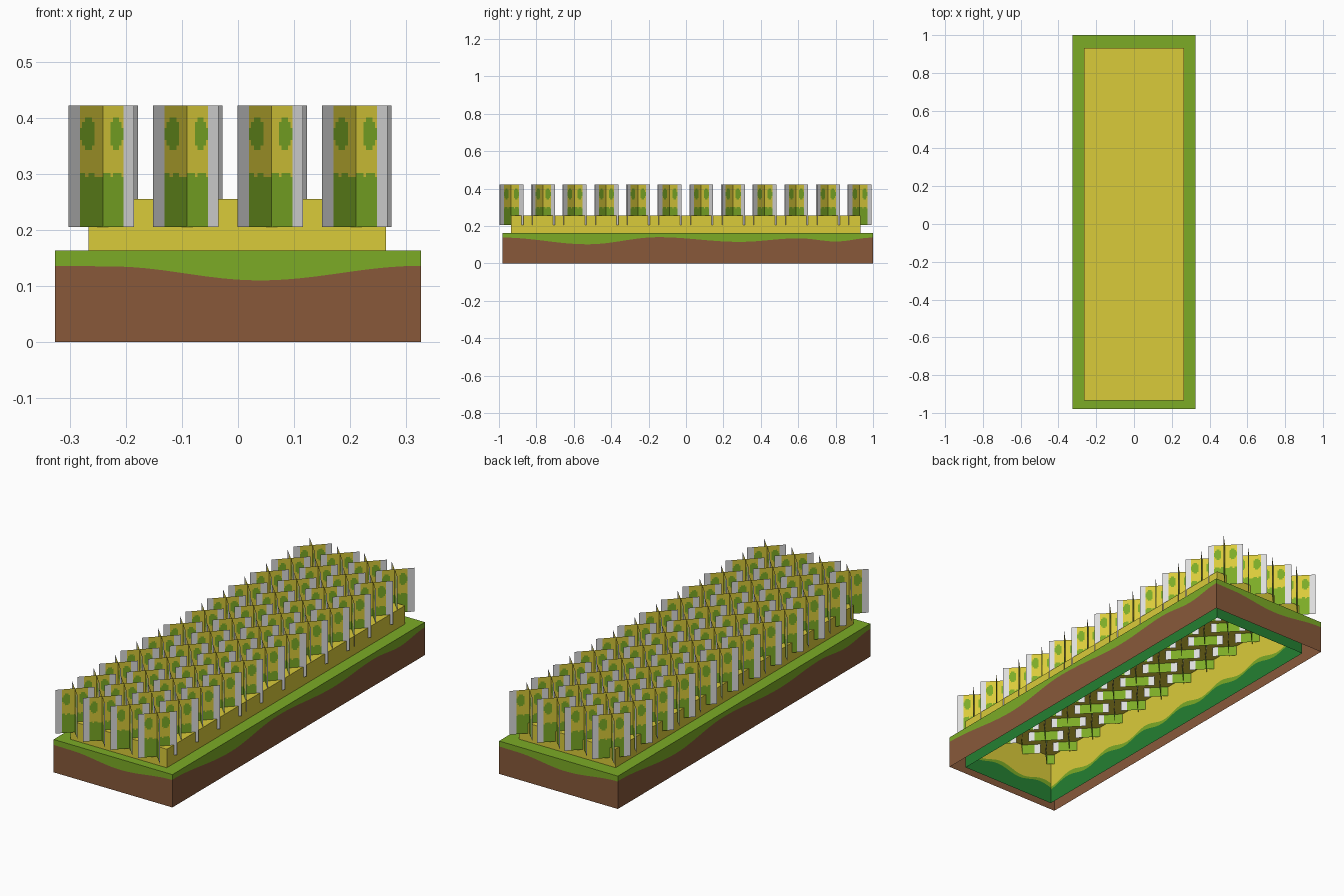
import bpy
import bmesh
import math
from mathutils import Matrix

if "Cube" in bpy.data.objects:
    bpy.data.objects.remove(bpy.data.objects["Cube"])


def material(name, rgb):
    lin = [((c / 255 + 0.055) / 1.055) ** 2.4 if c > 10 else c / 3295 for c in rgb]
    m = bpy.data.materials.new(name)
    m.diffuse_color = (*lin, 1)
    m.use_nodes = True
    m.node_tree.nodes["Principled BSDF"].inputs["Base Color"].default_value = m.diffuse_color
    return m


SOIL, GRASS, WHEAT, UNDERGREEN, PALE = range(5)
MATS = [material("soil brown", (136, 89, 58)),
        material("grass green", (124, 171, 38)),
        material("ripe yellow", (218, 203, 58)),
        material("dark green", (36, 128, 50)),
        material("pale grey", (220, 220, 220))]


def finish(bm, name):
    bmesh.ops.remove_doubles(bm, verts=bm.verts, dist=1e-5)
    mesh = bpy.data.meshes.new(name)
    bm.to_mesh(mesh)
    bm.free()
    for m in MATS:
        mesh.materials.append(m)
    ob = bpy.data.objects.new(name, mesh)
    bpy.context.collection.objects.link(ob)
    return ob


def add_face(bm, points, mat):
    f = bm.faces.new([bm.verts.new(p) for p in points])
    f.material_index = mat


def wave(points):
    """Smooth curve through (t, height) points."""
    def height(t):
        for (a, za), (b, zb) in zip(points, points[1:]):
            if t <= b:
                u = (t - a) / (b - a)
                return za + (zb - za) * (0.5 - 0.5 * math.cos(math.pi * u))
        return points[-1][1]
    return height


def banded_wall(bm, start, end, levels, mats, steps):
    """Upright wall cut into coloured bands; each level is a function of t."""
    def point(t, level):
        return (start[0] + (end[0] - start[0]) * t,
                start[1] + (end[1] - start[1]) * t, level(t))
    for i in range(steps):
        t0, t1 = i / steps, (i + 1) / steps
        for low, high, mat in zip(levels, levels[1:], mats):
            add_face(bm, [point(t0, low), point(t1, low),
                          point(t1, high), point(t0, high)], mat)


def corners(x0, x1, y0, y1):
    return [(x0, y0), (x1, y0), (x1, y1), (x0, y1)]


def flat(z):
    return lambda t: z


OUTER = corners(-0.326, 0.326, -0.98, 1.0)
INNER = corners(-0.266, 0.264, -0.935, 0.932)
BANK_Z, CROP_Z = 0.163, 0.255

# Soil bank: open-bottomed walls with a wavy turf edge
short_wave = wave([(0, 0.136), (0.15, 0.135), (0.56, 0.110), (1, 0.136)])
long_wave = wave([(0, 0.138), (0.23, 0.102), (0.42, 0.140), (0.64, 0.115),
                  (0.80, 0.134), (0.90, 0.117), (1, 0.138)])
bm = bmesh.new()
for i in range(4):
    edge = long_wave if i % 2 else short_wave
    banded_wall(bm, OUTER[i], OUTER[(i + 1) % 4],
                [flat(0), edge, flat(BANK_Z)], [SOIL, GRASS], 60 if i % 2 else 24)
finish(bm, "soil_bank")

# Grass border: flat ring around the crop
bm = bmesh.new()
for i in range(4):
    j = (i + 1) % 4
    add_face(bm, [(*OUTER[i], BANK_Z), (*OUTER[j], BANK_Z),
                  (*INNER[j], BANK_Z), (*INNER[i], BANK_Z)], GRASS)
finish(bm, "grass_border")

# Crop bed: inner shell with hidden green lower walls and a yellow top
bm = bmesh.new()
for i in range(4):
    n = 20 if i % 2 else 6
    low = lambda t, n=n: 0.085 + 0.012 * math.sin(t * n * 2.1)
    high = lambda t, n=n: 0.103 + 0.014 * math.sin(t * n * 2.1 + 0.5)
    banded_wall(bm, INNER[i], INNER[(i + 1) % 4],
                [flat(0), low, high, flat(BANK_Z), flat(CROP_Z)],
                [UNDERGREEN, GRASS, WHEAT, WHEAT], 70 if i % 2 else 24)
add_face(bm, [(*c, CROP_Z) for c in INNER], WHEAT)
finish(bm, "crop_bed")


# Crop plants: two crossed upright cards, coloured by position on the card
def card_colour(u, z):
    a = abs(u)
    if a > 0.66:
        return PALE
    if z < 0.298 + 0.004 * math.sin(u * 17):
        return GRASS
    if ((a - 0.44) / 0.21) ** 2 + ((z - 0.371) / 0.029) ** 2 < 1:
        return GRASS
    return WHEAT


COLS = [0, 0.24, 0.32, 0.42, 0.52, 0.60, 0.66, 1.0]
COLS = [-c for c in COLS[:0:-1]] + COLS
ROWS = [0.205, 0.255, 0.294, 0.301, 0.342, 0.350, 0.360, 0.382, 0.392, 0.400, 0.422]


def card(bm, left, right, angle_sign):
    for u0, u1 in zip(COLS, COLS[1:]):
        for z0, z1 in zip(ROWS, ROWS[1:]):
            mat = card_colour((u0 + u1) / 2, (z0 + z1) / 2)
            quad = []
            for u, z in ((u0, z0), (u1, z0), (u1, z1), (u0, z1)):
                x = u * (right if u > 0 else left)
                quad.append((x, x * angle_sign * 1.03, z))
            add_face(bm, quad, mat)


bm = bmesh.new()
card(bm, 0.061, 0.063, 1)
card(bm, 0.060, 0.056, -1)
plant = finish(bm, "crop_plant")
for col in range(4):
    for row in range(12):
        ob = plant if col == row == 0 else plant.copy()
        if ob is not plant:
            bpy.context.collection.objects.link(ob)
        ob.name = f"crop_plant_{col + 1}_{row + 1}"
        ob.matrix_world = Matrix.Translation((-0.241 + 0.1505 * col,
                                              -0.935 + 0.1693 * row, 0))
